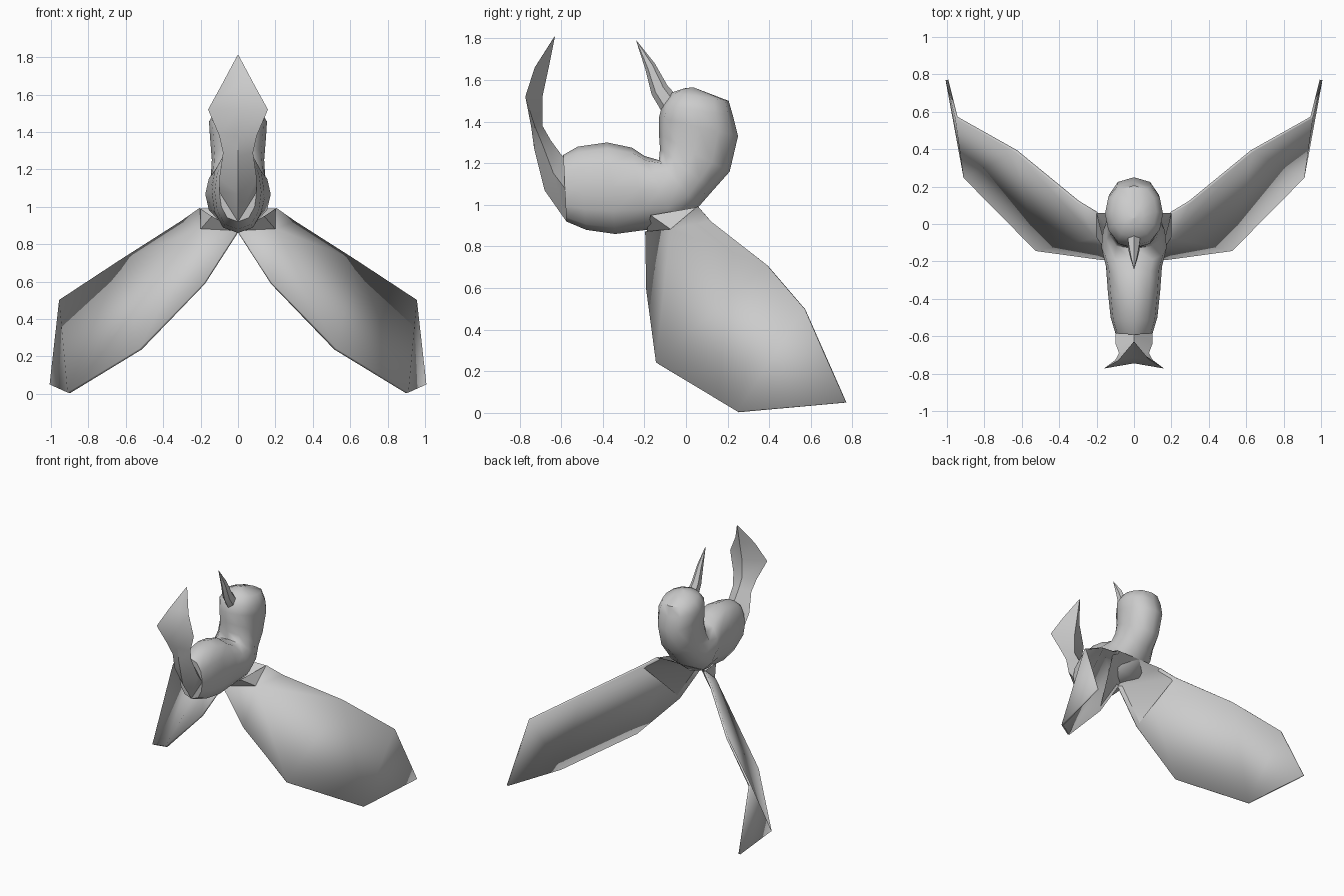
import bpy, math

if "Cube" in bpy.data.objects:
    bpy.data.objects.remove(bpy.data.objects["Cube"])


def finish(name, verts, faces, angle=50):
    mesh = bpy.data.meshes.new(name)
    mesh.from_pydata(verts, [], faces)
    mesh.update()
    ob = bpy.data.objects.new(name, mesh)
    bpy.context.collection.objects.link(ob)
    bpy.ops.object.select_all(action='DESELECT')
    bpy.context.view_layer.objects.active = ob
    ob.select_set(True)
    bpy.ops.object.mode_set(mode='EDIT')
    bpy.ops.mesh.select_all(action='SELECT')
    bpy.ops.mesh.normals_make_consistent(inside=False)
    bpy.ops.object.mode_set(mode='OBJECT')
    bpy.ops.object.shade_smooth_by_angle(angle=math.radians(angle))
    return ob


def loft(name, rings, n, power=1.0, angle=50):
    """Each ring: (y, z) and (y, z) of its two ends in side view, half width, y shift of the sides."""
    verts, faces = [], []
    for y0, z0, y1, z1, w, shift in rings:
        for k in range(n):
            a = 2 * math.pi * k / n
            c, s = math.cos(a), math.sin(a)
            sx = math.copysign(abs(s) ** power, s)
            t = (1 - c) / 2
            verts.append((w * sx, y0 + (y1 - y0) * t + shift * abs(s), z0 + (z1 - z0) * t))
    for r in range(len(rings) - 1):
        for k in range(n):
            a, b = r * n + k, r * n + (k + 1) % n
            faces.append((a, b, b + n, a + n))
    faces.append(tuple(range(n)))
    faces.append(tuple(range((len(rings) - 1) * n, len(rings) * n)))
    return finish(name, verts, faces, angle)


# Body bending up into neck and head
loft("body_and_head", [
    (-.575, .92, -.59, 1.24, .10, 0),
    (-.48, .88, -.52, 1.28, .125, 0),
    (-.34, .86, -.38, 1.30, .14, 0),
    (-.19, .88, -.26, 1.275, .15, 0),
    (-.05, .90, -.20, 1.235, .175, 0),
    (.06, .99, -.13, 1.215, .165, 0),
    (.13, 1.07, -.125, 1.27, .145, 0),
    (.21, 1.16, -.13, 1.34, .14, 0),
    (.25, 1.33, -.13, 1.42, .15, 0),
    (.225, 1.43, -.115, 1.48, .155, 0),
    (.205, 1.50, -.07, 1.54, .12, 0),
    (.10, 1.54, -.01, 1.56, .05, 0),
    (.035, 1.565, .03, 1.565, .004, 0),
], 12, .8)

# Upturned tail with a pointed, folded blade
loft("tail", [
    (-.575, .92, -.59, 1.24, .10, 0),
    (-.68, 1.07, -.595, 1.235, .10, 0),
    (-.73, 1.27, -.65, 1.31, .08, 0),
    (-.745, 1.38, -.69, 1.38, .10, -.01),
    (-.745, 1.52, -.69, 1.52, .16, -.055),
    (-.715, 1.66, -.66, 1.66, .083, -.04),
    (-.632, 1.81, -.63, 1.81, .003, 0),
], 4, 1, 35)

# Beak
loft("beak", [
    (-.10, 1.42, -.05, 1.53, .04, 0),
    (-.165, 1.53, -.09, 1.575, .033, 0),
    (-.195, 1.65, -.15, 1.68, .022, 0),
    (-.24, 1.79, -.238, 1.79, .002, 0),
], 6)

# Wing corners on the +x side, from the shoulder round the outline
R, S = (0, -.19, .87), (.2, -.07, .88)
A, B = (.2, .06, .99), (.3, .12, .92)
C, D = (.63, .39, .71), (.95, .57, .5)
E, F = (1.0, .77, .05), (.905, .25, .005)
G, H = (.52, -.14, .24), (.18, -.185, .59)
M = (0, .06, .99)
blade = [S, A, B, C, D, E, F, G, H, R]
blade_faces = [(0, 1, 2), (0, 2, 3, 7), (0, 7, 8), (3, 4, 6, 7), (4, 5, 6), (9, 0, 8)]
root = [R, S, A, B, H, M, (.14, -.17, .95)]
root_faces = [(0, 3, 4), (0, 5, 2, 3), (6, 1, 2), (0, 1, 6)]

for side, sx in (("right", 1), ("left", -1)):
    def flip(pts):
        return [(sx * x, y, z) for x, y, z in pts]
    wing = finish("wing_" + side, flip(blade), blade_faces, 40)
    sol = wing.modifiers.new("thickness", 'SOLIDIFY')
    sol.thickness = .015
    sol.offset = 0
    # Membrane joining the wing to the breast
    finish("wing_root_" + side, flip(root), root_faces, 40)
